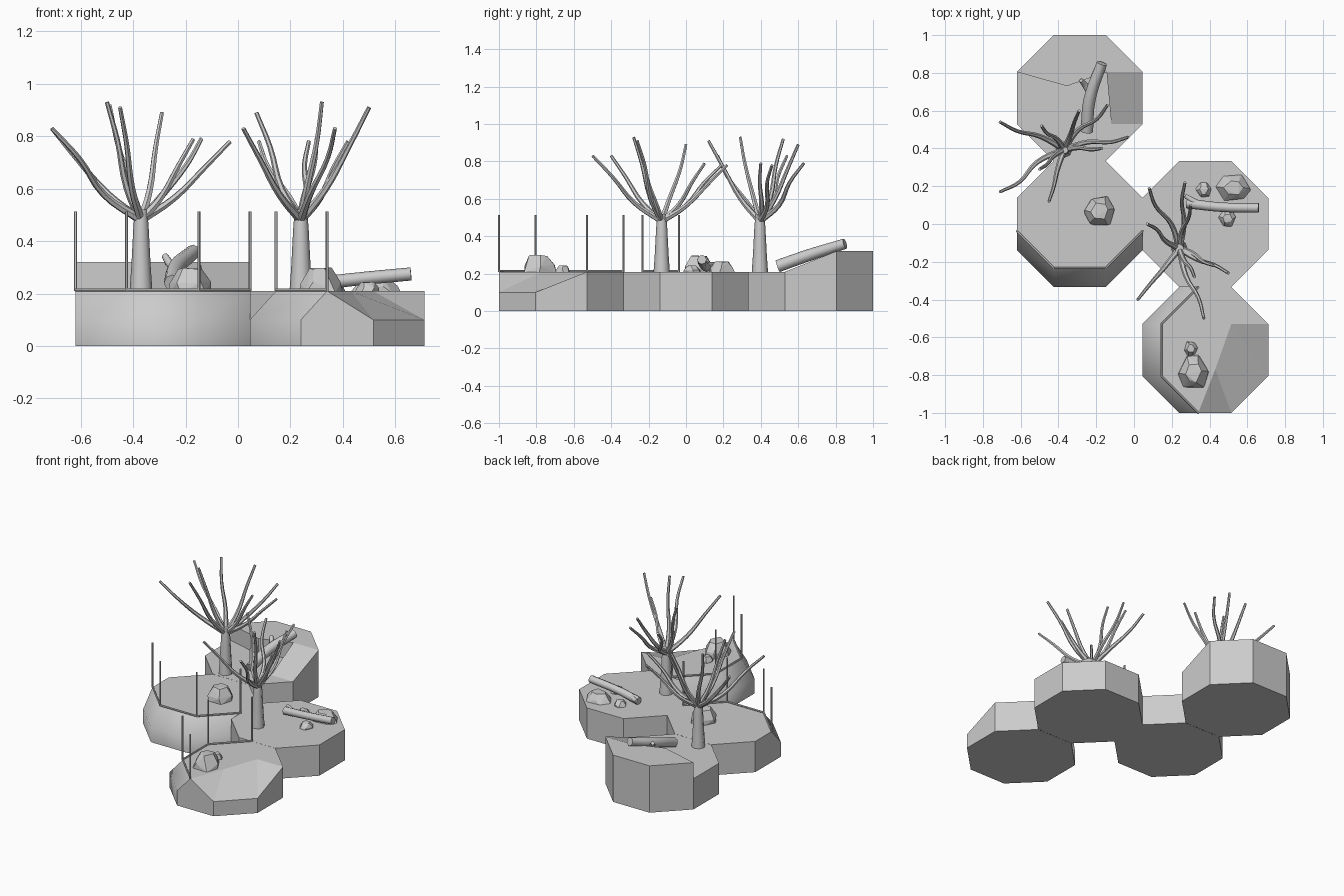
import bpy, bmesh, math, random
from mathutils import Vector

if "Cube" in bpy.data.objects:
    bpy.data.objects.remove(bpy.data.objects["Cube"])

random.seed(4)
A, B = 0.333, 0.138          # octagon half width, half side
OCT = [(A, -B), (A, B), (B, A), (-B, A), (-A, B), (-A, -B), (-B, -A), (B, -A)]
LOW, MID, HIGH = 0.10, 0.21, 0.32


def finish(bm, name):
    bmesh.ops.remove_doubles(bm, verts=bm.verts, dist=0.0005)
    bmesh.ops.recalc_face_normals(bm, faces=bm.faces)
    me = bpy.data.meshes.new(name)
    bm.to_mesh(me)
    bm.free()
    ob = bpy.data.objects.new(name, me)
    bpy.context.collection.objects.link(ob)
    return ob


class Tile:
    """Octagonal ground block made of walls, floor and sloped facets."""
    def __init__(self, name, cx, cy):
        self.name, self.cx, self.cy, self.bm = name, cx, cy, bmesh.new()
        self.face([self.p(i, 0) for i in range(8)])

    def p(self, i, z, dx=0, dy=0):
        x, y = OCT[i % 8]
        return (self.cx + x + dx, self.cy + y + dy, z)

    def face(self, pts, smooth=False):
        f = self.bm.faces.new([self.bm.verts.new(q) for q in pts])
        f.smooth = smooth

    def wall(self, i, z0=MID, z1=MID, extra=(), smooth=False):
        self.face([self.p(i, 0), self.p(i + 1, 0), self.p(i + 1, z1), *extra, self.p(i, z0)], smooth)

    def bank(self, ids, dx, dy):
        for i in ids:        # sloped bank above a low wall
            self.wall(i, LOW, LOW, smooth=True)
            self.face([self.p(i, LOW), self.p(i + 1, LOW),
                       self.p(i + 1, MID, dx, dy), self.p(i, MID, dx, dy)], True)

    def done(self):
        return finish(self.bm, self.name)


# Back tile: raised plateau with cliff and ramp
t = Tile("back_ground", -0.287, 0.667)
q, r, s = (-0.355, 0.73), (-0.145, 0.805), (-0.12, 0.53)
for i in (1, 2, 3):
    t.wall(i, HIGH, HIGH)
t.wall(0, MID, HIGH)
for i in (4, 5, 7):
    t.wall(i)
t.face([t.p(4, HIGH), (*q, HIGH), (*r, HIGH), t.p(1, HIGH), t.p(2, HIGH), t.p(3, HIGH)])
t.face([t.p(4, MID), t.p(4, HIGH), (*q, HIGH), (*q, MID)])
t.face([(*q, MID), (*q, HIGH), (*r, HIGH), (*r, MID)])
t.face([(*r, MID), (*r, HIGH), (*s, MID)])
t.face([(*r, HIGH), (*s, MID), t.p(0, MID), t.p(1, HIGH)])
t.face([t.p(4, MID), t.p(5, MID), t.p(6, MID), t.p(7, MID), t.p(0, MID),
        (*s, MID), (*r, MID), (*q, MID)])
t.done()

# Left tile: bank along the front
t = Tile("left_ground", -0.287, 0.0)
t.bank((5, 6, 7), 0, 0.1)
rail_left = [t.p(i, MID, 0, 0.1) for i in (5, 6, 7, 0)]
t.wall(4, MID, LOW, [rail_left[0]])
t.wall(1)
t.wall(3)
t.face(rail_left + [t.p(i, MID) for i in (1, 2, 3, 4)])
t.done()

# Right tile: plain
t = Tile("right_ground", 0.378, 0.0)
for i in range(8):
    t.wall(i)
t.face([t.p(i, MID) for i in range(8)])
t.done()

# Front tile: bank on the left, slope down on the right
t = Tile("front_ground", 0.378, -0.667)
t.bank((3, 4, 5), 0.1, 0)
rail_front = [t.p(i, MID, 0.1, 0) for i in (3, 4, 5, 6)]
m, n = (0.43, -0.77, MID), (0.515, -0.53, MID)
t.wall(6, LOW, LOW, [rail_front[3]])
t.wall(7, LOW, LOW)
t.wall(0, LOW, MID)
t.wall(1)
t.face(rail_front + [m, n, t.p(1, MID), t.p(2, MID)])
t.face([rail_front[3], t.p(7, LOW), m])
t.face([m, t.p(7, LOW), t.p(0, LOW), n])
t.face([n, t.p(0, LOW), t.p(1, MID)])
t.done()


def tube(name, paths, smooth=True, res=1):
    """Round tubes through (x, y, z, radius) points."""
    cu = bpy.data.curves.new(name, 'CURVE')
    cu.dimensions = '3D'
    cu.bevel_depth = 1.0
    cu.bevel_resolution = res
    cu.use_fill_caps = True
    cu.resolution_u = 4
    for path in paths:
        sp = cu.splines.new('BEZIER' if smooth else 'POLY')
        pts = sp.bezier_points if smooth else sp.points
        pts.add(len(path) - 1)
        for pt, (x, y, z, rad) in zip(pts, path):
            pt.co = (x, y, z) if smooth else (x, y, z, 1)
            pt.radius = rad
            if smooth:
                pt.handle_left_type = pt.handle_right_type = 'AUTO'
    ob = bpy.data.objects.new(name, cu)
    bpy.context.collection.objects.link(ob)
    bpy.ops.object.select_all(action='DESELECT')
    ob.select_set(True)
    bpy.context.view_layer.objects.active = ob
    bpy.ops.object.convert(target='MESH')
    bpy.ops.object.shade_smooth_by_angle(angle=math.radians(50))
    return bpy.context.object


# Fences: thin posts with a low trim between them
for side, rail in (("left", rail_left), ("front", rail_front)):
    tube(side + "_posts", [[(x, y, MID, 0.006), (x, y, 0.513, 0.006)] for x, y, z in rail], False)
    tube(side + "_trim", [[(*a[:2], 0.214, 0.006), (*b[:2], 0.214, 0.006)]
                          for a, b in zip(rail, rail[1:])], False)


def tree(name, x, y, tips):
    tube(name + "_trunk", [[(x, y, 0.2, 0.044), (x, y, 0.32, 0.036),
                            (x, y, 0.44, 0.030), (x, y, 0.52, 0.024)]], res=2)
    paths = []
    for tx, ty, tz in tips:
        dx, dy, h = tx - x, ty - y, tz - 0.48
        side = random.uniform(-0.07, 0.07)
        path = [(x, y, 0.48, 0.017)]
        for f, g, w, rad in ((0.38, 0.28, 1, 0.013), (0.72, 0.68, -0.6, 0.010), (1, 1, 0, 0.008)):
            path.append((x + dx * f - dy * side * w, y + dy * f + dx * side * w, 0.48 + h * g, rad))
        paths.append(path)
    tube(name + "_branches", paths)


tree("back_tree", -0.37, 0.395, [
    (-0.71, 0.54, 0.83), (-0.71, 0.17, 0.83), (-0.45, 0.12, 0.91), (-0.5, 0.29, 0.93),
    (-0.49, 0.52, 0.92), (-0.29, 0.6, 0.89), (-0.14, 0.63, 0.79), (-0.03, 0.46, 0.78),
    (-0.17, 0.40, 0.79)])
tree("front_tree", 0.24, -0.13, [
    (0.37, -0.5, 0.83), (0.02, -0.4, 0.83), (0.5, -0.26, 0.91), (0.32, -0.28, 0.93),
    (0.08, 0.19, 0.78), (0.27, 0.22, 0.78), (0.07, 0.0, 0.89), (0.3, 0.1, 0.79),
    (0.42, -0.22, 0.78)])

# Fallen logs with a broken stub
tube("back_log", [[(-0.25, 0.49, 0.24, 0.033), (-0.235, 0.66, 0.30, 0.032), (-0.17, 0.85, 0.36, 0.028)],
                  [(-0.23, 0.69, 0.30, 0.02), (-0.255, 0.73, 0.31, 0.017), (-0.28, 0.76, 0.345, 0.012)]], res=2)
tube("right_log", [[(0.28, 0.11, 0.235, 0.026), (0.45, 0.09, 0.255, 0.025), (0.66, 0.085, 0.275, 0.025)],
                   [(0.34, 0.105, 0.245, 0.018), (0.27, 0.15, 0.25, 0.011)]], res=2)


def rock(name, x, y, sx, sy, h):
    """Faceted boulder: irregular six-sided rings narrowing upwards."""
    bm = bmesh.new()
    for z, k in ((0, 1), (0.45, 0.92), (1, 0.55)):
        for i in range(6):
            a = math.tau * i / 6 + random.uniform(-0.25, 0.25)
            f = k * random.uniform(0.88, 1.08)
            bm.verts.new((x + sx * f * math.cos(a), y + sy * f * math.sin(a),
                          MID - 0.005 + h * (z + random.uniform(-0.1, 0.0) * (z > 0))))
    res = bmesh.ops.convex_hull(bm, input=bm.verts)
    bmesh.ops.delete(bm, geom=[g for g in res["geom_interior"] if isinstance(g, bmesh.types.BMVert)],
                     context='VERTS')
    finish(bm, name)


# Rocks
rock("left_rock", -0.18, 0.065, 0.085, 0.09, 0.095)
rock("right_rock_large", 0.53, 0.19, 0.095, 0.075, 0.06)
rock("right_rock_small", 0.37, 0.18, 0.042, 0.042, 0.04)
rock("right_rock_low", 0.495, 0.03, 0.048, 0.048, 0.04)
rock("front_rock", 0.315, -0.785, 0.085, 0.095, 0.095)
rock("front_rock_small", 0.30, -0.66, 0.038, 0.042, 0.04)
